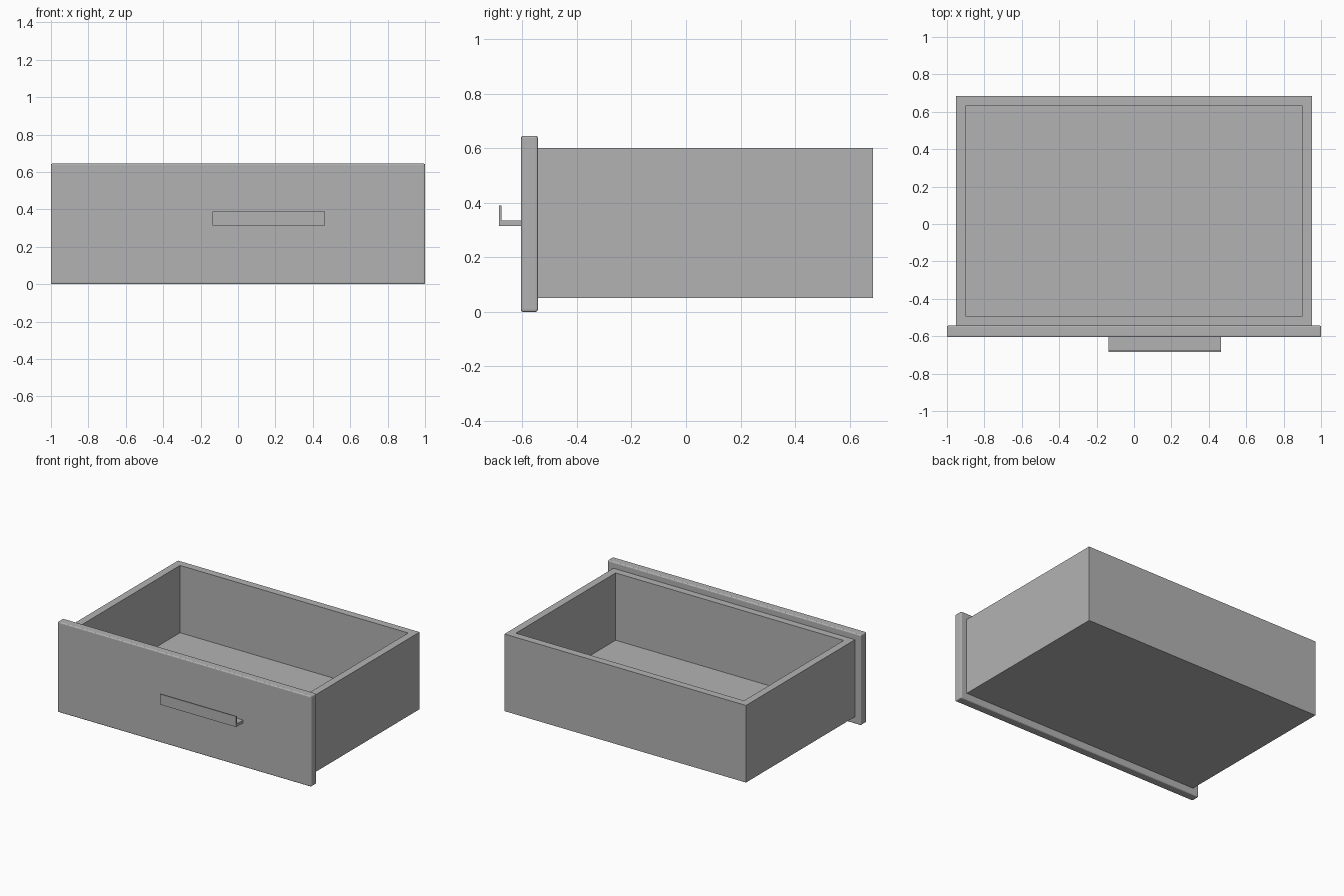
import bpy
import bmesh
from mathutils import Vector

old = bpy.data.objects.get("Cube")
if old:
    bpy.data.objects.remove(old, do_unlink=True)

# Single grey finish
grey = bpy.data.materials.new("plain_grey")
grey.use_nodes = True
colour = (0.45, 0.45, 0.45, 1)
grey.diffuse_color = colour
grey.node_tree.nodes["Principled BSDF"].inputs["Base Color"].default_value = colour


def finish(bm, name):
    bmesh.ops.recalc_face_normals(bm, faces=bm.faces)
    mesh = bpy.data.meshes.new(name)
    bm.to_mesh(mesh)
    bm.free()
    mesh.materials.append(grey)
    obj = bpy.data.objects.new(name, mesh)
    bpy.context.collection.objects.link(obj)
    return obj


def block(low, high):
    low, high = Vector(low), Vector(high)
    bm = bmesh.new()
    bmesh.ops.create_cube(bm, size=1)
    bmesh.ops.scale(bm, vec=high - low, verts=bm.verts)
    bmesh.ops.translate(bm, vec=(low + high) / 2, verts=bm.verts)
    return bm


# Open drawer box: inset the top rim, then sink the inside down to the floor
bm = block((-0.953, -0.545, 0.05), (0.953, 0.685, 0.6))
top = max(bm.faces, key=lambda f: f.calc_center_median().z)
bmesh.ops.inset_region(bm, faces=[top], thickness=0.053, use_even_offset=True)
well = bmesh.ops.extrude_discrete_faces(bm, faces=[top])["faces"]
bmesh.ops.translate(bm, vec=(0, 0, -0.48), verts=well[0].verts)
finish(bm, "drawer_box")

# Front panel with slightly rounded edges
panel = finish(block((-1, -0.605, 0), (1, -0.543, 0.645)), "front_panel")
bevel = panel.modifiers.new("rounded_edges", "BEVEL")
bevel.width = 0.008
bevel.segments = 3

# L-shaped pull handle, extruded along x
profile = [(-0.604, 0.315), (-0.685, 0.315), (-0.685, 0.39),
           (-0.676, 0.39), (-0.676, 0.335), (-0.604, 0.335)]
bm = bmesh.new()
side = bm.faces.new([bm.verts.new((-0.135, y, z)) for y, z in profile])
ends = bmesh.ops.extrude_face_region(bm, geom=[side], use_keep_orig=True)["geom"]
bmesh.ops.translate(bm, vec=(0.6, 0, 0),
                    verts=[v for v in ends if isinstance(v, bmesh.types.BMVert)])
finish(bm, "pull_handle")
